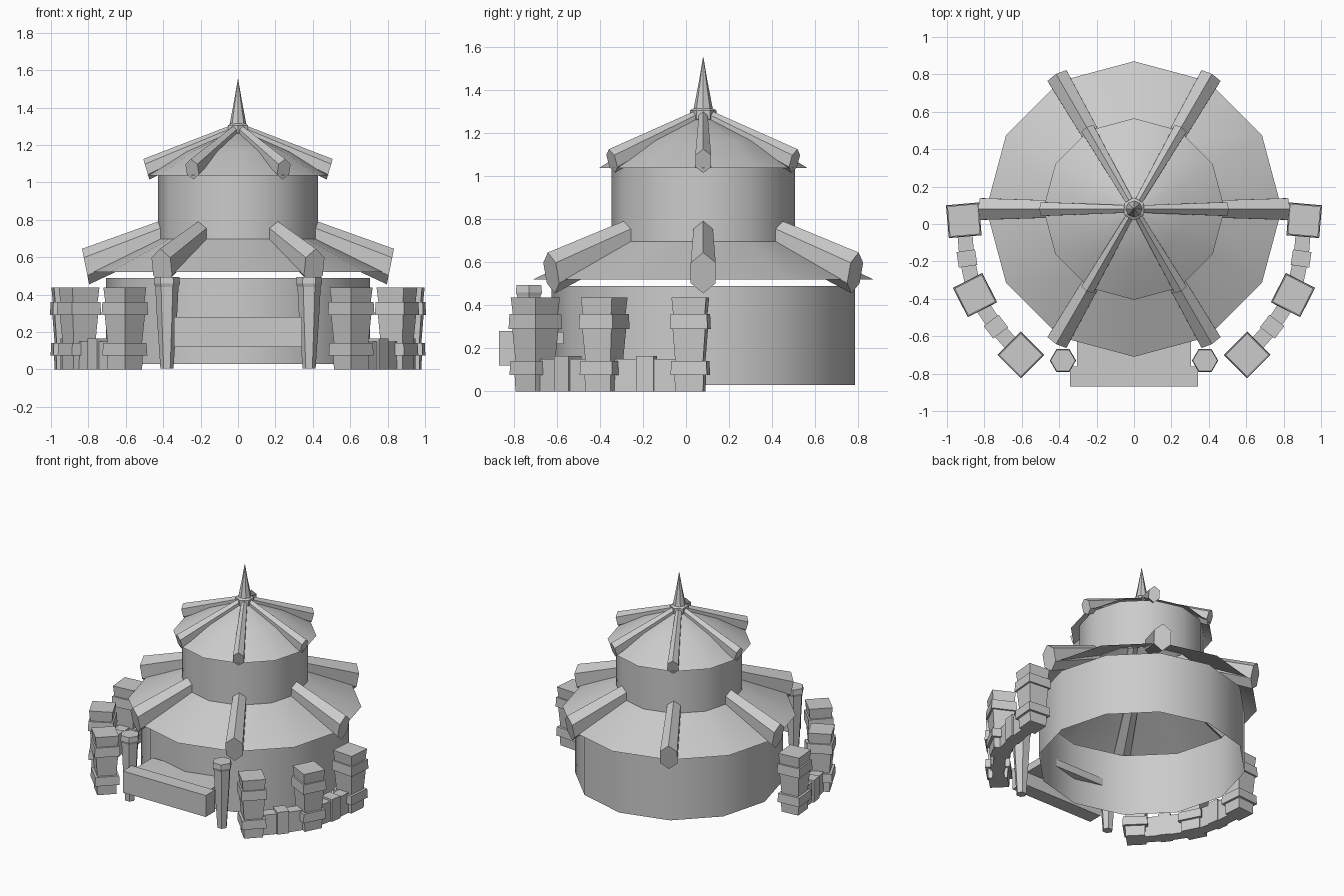
import bpy, bmesh, math
from mathutils import Vector

if "Cube" in bpy.data.objects:
    bpy.data.objects.remove(bpy.data.objects["Cube"])

CY = 0.08  # tower axis y


def loft(name, rings, cap_start=True, cap_end=True, smooth=False):
    """Skin a list of equal-length point rings into one mesh."""
    bm = bmesh.new()
    vs = [[bm.verts.new(p) for p in r] for r in rings]
    n = len(rings[0])
    for a, b in zip(vs, vs[1:]):
        for i in range(n):
            j = (i + 1) % n
            bm.faces.new((a[i], a[j], b[j], b[i]))
    if cap_start:
        bm.faces.new(vs[0][::-1])
    if cap_end:
        bm.faces.new(vs[-1])
    if cap_start and cap_end:
        bmesh.ops.recalc_face_normals(bm, faces=bm.faces)
    me = bpy.data.meshes.new(name)
    bm.to_mesh(me)
    bm.free()
    ob = bpy.data.objects.new(name, me)
    bpy.context.collection.objects.link(ob)
    if smooth:
        bpy.context.view_layer.objects.active = ob
        ob.select_set(True)
        bpy.ops.object.shade_smooth_by_angle(angle=math.radians(40))
        ob.select_set(False)
    return ob


def lathe(name, profile, n, x=0, y=CY, turn=0, caps=(True, True), smooth=False):
    rings = []
    for r, z in profile:
        rings.append([(x + r * math.cos(turn + math.tau * i / n),
                       y + r * math.sin(turn + math.tau * i / n), z) for i in range(n)])
    return loft(name, rings, *caps, smooth)


def box(name, x, y, z0, z1, hx, hy, yaw=0):
    c, s = math.cos(yaw), math.sin(yaw)
    pts = [(x + c * a * hx - s * b * hy, y + s * a * hx + c * b * hy)
           for a, b in ((-1, -1), (1, -1), (1, 1), (-1, 1))]
    return loft(name, [[(px, py, z) for px, py in pts] for z in (z0, z1)])


def beam(name, ang, inner, outer, tilt):
    """Tapered six-sided roof beam; ends are (radius, z, half width, half height)."""
    d = Vector((math.cos(ang), math.sin(ang), 0))
    side = Vector((-d.y, d.x, 0))
    up = Vector((0, 0, 1)) + d * tilt
    rings = []
    for r, z, w, h in (inner, outer):
        c = Vector((0, CY, z)) + d * r
        rings.append([c + side * (w * math.sin(math.tau * i / 6) / 0.866)
                      + up * (h * math.cos(math.tau * i / 6)) for i in range(6)])
    loft(name, rings, smooth=True)


# Tower drums and open roof skirts
lathe("lower_wall", [(0.705, 0.03), (0.705, 0.49)], 12, caps=(False, False), smooth=True)
lathe("lower_roof", [(0.79, 0.52), (0.41, 0.705)], 12, caps=(False, False), smooth=True)
lathe("upper_wall", [(0.427, 0.69), (0.427, 1.06)], 12, caps=(False, False), smooth=True)
lathe("upper_roof", [(0.485, 1.037), (0.28, 1.165), (0.04, 1.27)], 12, caps=(False, True), smooth=True)

# Roof beams, six per tier
for k in range(6):
    a = k * math.pi / 3
    beam(f"lower_roof_beam_{k}", a, (0.40, 0.72, 0.045, 0.075), (0.815, 0.55, 0.058, 0.095), 0.2)
    beam(f"upper_roof_beam_{k}", a, (0.03, 1.275, 0.02, 0.03), (0.49, 1.07, 0.037, 0.055), 0.3)

# Finial
lathe("finial_collar", [(0.04, 1.24), (0.062, 1.265), (0.062, 1.305), (0.045, 1.315)], 6, turn=math.pi / 6)
lathe("finial_spire", [(0.045, 1.31), (0.02, 1.44), (0.001, 1.553)], 8, smooth=True)

# Entrance steps
box("front_step", 0, -0.815, 0.12, 0.28, 0.342, 0.053)
box("upper_step", 0, -0.67, 0.22, 0.275, 0.305, 0.1)

# Pillar profile as (half width, height)
PILLAR = [(0.065, 0), (0.068, 0.075), (0.085, 0.075), (0.082, 0.14), (0.065, 0.14),
          (0.076, 0.29), (0.088, 0.29), (0.085, 0.36), (0.074, 0.36), (0.081, 0.437)]
SPOTS = [(0.91, 0.02, 5), (0.85, -0.38, 27), (0.605, -0.70, 45)]

for s, tag in ((-1, "left"), (1, "right")):
    # Entrance post
    lathe(f"{tag}_entrance_post", [(0.035, 0.005), (0.055, 0.3), (0.062, 0.44), (0.07, 0.46), (0.066, 0.495)],
          6, x=s * 0.38, y=-0.73)
    # Fence pillars
    for i, (x, y, deg) in enumerate(SPOTS):
        lathe(f"{tag}_fence_pillar_{i}", [(h * math.sqrt(2), z) for h, z in PILLAR], 4,
              x=s * x, y=y, turn=math.pi / 4 - s * math.radians(deg))
    # Low walls bowed outward, with a raised block in the middle
    for i, (p, q) in enumerate(zip(SPOTS, SPOTS[1:])):
        a, b = Vector((s * p[0], p[1])), Vector((s * q[0], q[1]))
        out = Vector((s * 0.9, -0.3 - 0.4 * i)).normalized()
        m = (a + b) / 2 + out * 0.014
        for j, e in enumerate((a, b)):
            c, v = (e + m) / 2, m - e
            box(f"{tag}_low_wall_{i}_{j}", c.x, c.y, 0, 0.15, v.length / 2, 0.04, math.atan2(v.y, v.x))
        v = b - a
        box(f"{tag}_wall_block_{i}", m.x, m.y, 0, 0.165, 0.042, 0.05, math.atan2(v.y, v.x))
